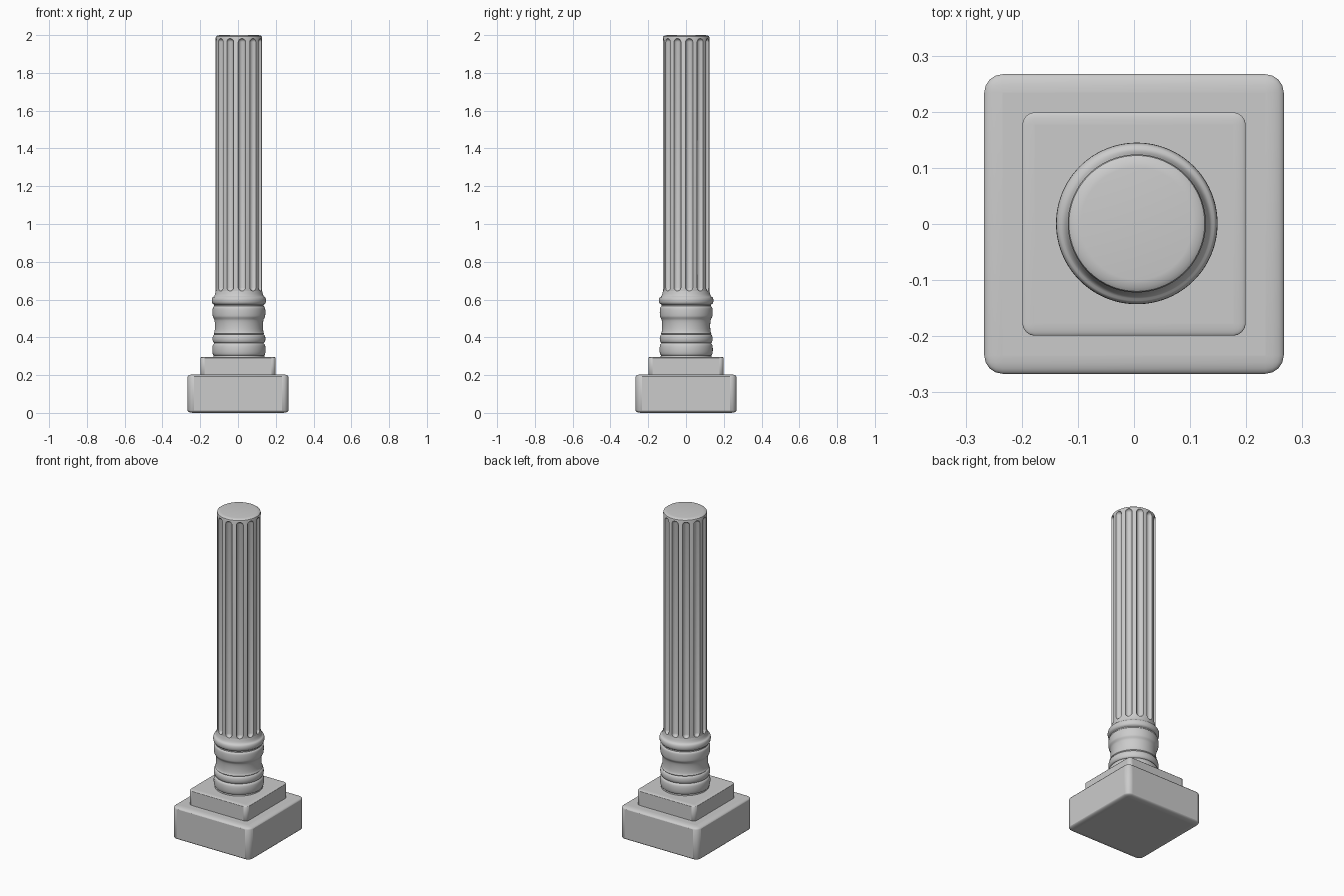
import bpy, bmesh
from math import cos, sin, pi, radians
from mathutils import Matrix, Vector

if "Cube" in bpy.data.objects:
    bpy.data.objects.remove(bpy.data.objects["Cube"])

CX, CY = 0.005, 0.001   # column axis sits slightly off centre


def smooth(obj, angle=35):
    bpy.ops.object.select_all(action='DESELECT')
    obj.select_set(True)
    bpy.context.view_layer.objects.active = obj
    bpy.ops.object.shade_smooth_by_angle(angle=radians(angle))


def new_object(name, bm):
    mesh = bpy.data.meshes.new(name)
    bmesh.ops.recalc_face_normals(bm, faces=bm.faces)
    bm.to_mesh(mesh)
    bm.free()
    obj = bpy.data.objects.new(name, mesh)
    bpy.context.collection.objects.link(obj)
    return obj


def slab(name, width, z0, z1, bevel):
    # bevelled cube flattened in z, so the bevel flattens with it
    bpy.ops.mesh.primitive_cube_add(size=width, location=(0, 0, (z0 + z1) / 2))
    obj = bpy.context.object
    obj.name = name
    obj.scale.z = (z1 - z0) / width
    mod = obj.modifiers.new("bevel", 'BEVEL')
    mod.width = bevel
    mod.segments = 4
    smooth(obj)
    return obj


def lathe(name, profile, sides=96):
    bm = bmesh.new()
    rings = []
    for r, z in profile:
        rings.append([bm.verts.new((CX + r * cos(2 * pi * i / sides),
                                    CY + r * sin(2 * pi * i / sides), z))
                      for i in range(sides)])
    for a, b in zip(rings, rings[1:]):
        for i in range(sides):
            j = (i + 1) % sides
            bm.faces.new((a[i], a[j], b[j], b[i]))
    bm.faces.new(rings[0])
    bm.faces.new(rings[-1])
    return new_object(name, bm)


def arc(r, z0, z1, bulge, steps=8):
    # half-round moulding between two heights; negative bulge is a hollow
    return [(r + bulge * sin(pi * i / steps),
             z0 + (z1 - z0) * (1 - cos(pi * i / steps)) / 2)
            for i in range(steps + 1)]


# square plinth
slab("lower_plinth", 0.534, 0.0, 0.204, 0.033)
slab("upper_plinth", 0.398, 0.195, 0.297, 0.022)

# turned base mouldings
profile = [(0.136, 0.29)]
profile += arc(0.134, 0.305, 0.365, 0.007)
profile += arc(0.130, 0.370, 0.415, 0.010)
profile += arc(0.134, 0.420, 0.500, -0.007)
profile += arc(0.136, 0.505, 0.560, 0.004)
profile += [(0.131, 0.565), (0.131, 0.572)]
profile += arc(0.134, 0.575, 0.615, 0.010)
profile += [(0.129, 0.622), (0.126, 0.632), (0.123, 0.645), (0.10, 0.648)]
smooth(lathe("base_mouldings", profile), 40)

# column shaft with a softened top rim
shaft = lathe("shaft", [(0.123, 0.60), (0.123, 1.986), (0.121, 1.993),
                        (0.114, 1.998), (0.10, 2.0)])

# flute cutters: spheres stretched into tall capsules
R, FLUTES, W, Z0, Z1 = 0.123, 12, 0.0205, 0.645, 1.982
bm = bmesh.new()
for k in range(FLUTES):
    a = 2 * pi * k / FLUTES + radians(7.5)
    made = bmesh.ops.create_uvsphere(bm, u_segments=16, v_segments=11, radius=W)
    for v in made['verts']:
        v.co.z += Z1 - W if v.co.z > 0 else Z0 + W
        v.co += Vector((CX + (R + 0.002) * cos(a), CY + (R + 0.002) * sin(a), 0))
cutter = new_object("flute_cutter", bm)
cutter.hide_render = True

# cut the flutes, then drop the cutter
mod = shaft.modifiers.new("flutes", 'BOOLEAN')
mod.operation = 'DIFFERENCE'
mod.solver = 'EXACT'
mod.object = cutter
bpy.ops.object.select_all(action='DESELECT')
shaft.select_set(True)
bpy.context.view_layer.objects.active = shaft
bpy.ops.object.modifier_apply(modifier="flutes")
bpy.data.objects.remove(cutter)
smooth(shaft, 35)
